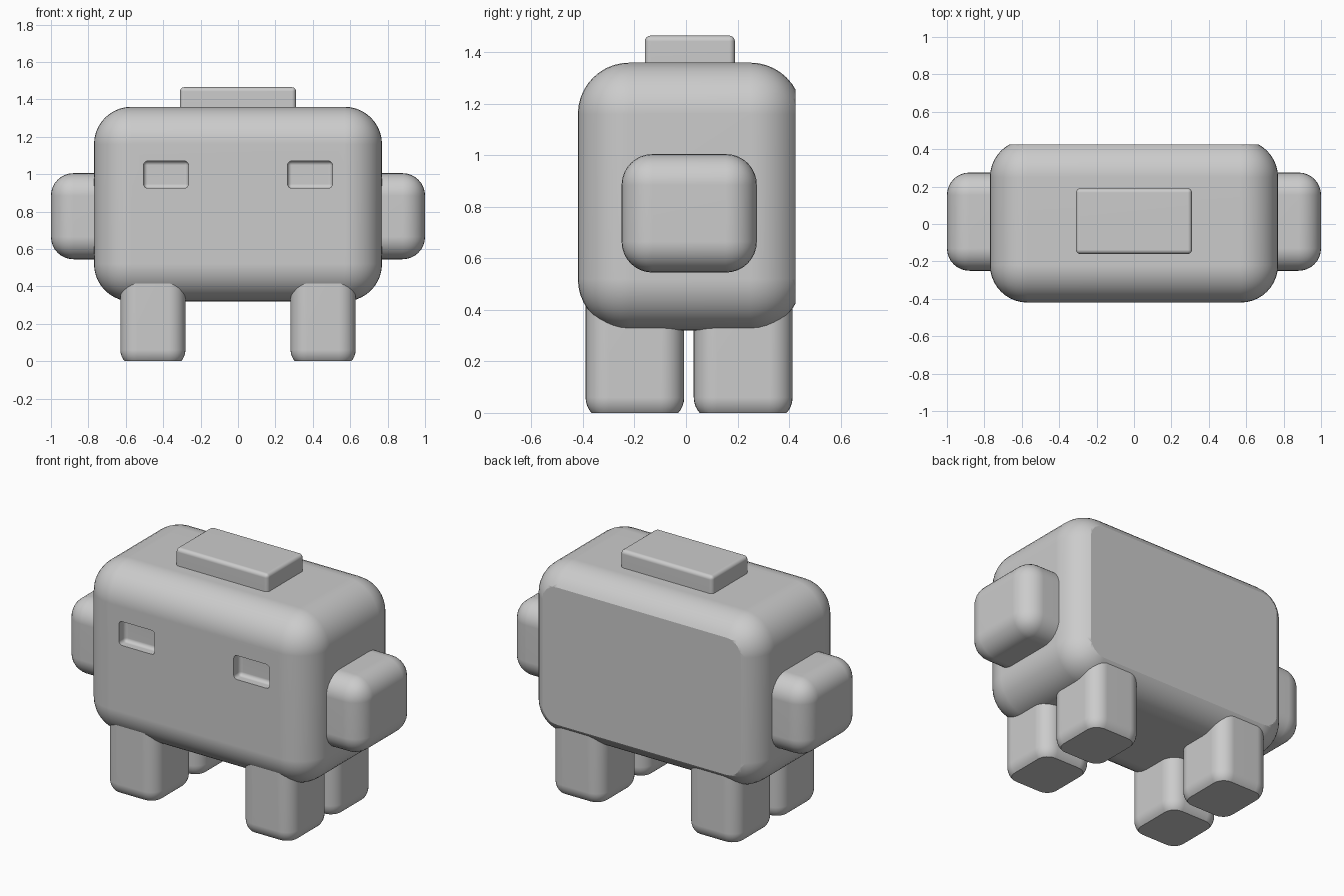
import bpy
import bmesh
import math
from mathutils import Vector

if "Cube" in bpy.data.objects:
    bpy.data.objects.remove(bpy.data.objects["Cube"], do_unlink=True)

GREY = (0.6, 0.6, 0.6, 1.0)
grey = bpy.data.materials.new("plain grey")
grey.use_nodes = True
grey.diffuse_color = GREY
grey.node_tree.nodes["Principled BSDF"].inputs["Base Color"].default_value = GREY


def rounded_box(name, low, high, radius, segments=8, cut=None):
    """Box between two corners with rounded edges; cut is (point, normal) of a flat slice."""
    low, high = Vector(low), Vector(high)
    bm = bmesh.new()
    bmesh.ops.create_cube(bm, size=1)
    for v in bm.verts:
        v.co = (low + high) / 2 + v.co * (high - low)
    bmesh.ops.bevel(bm, geom=bm.edges[:], offset=radius, segments=segments,
                    profile=0.5, affect='EDGES', clamp_overlap=True)
    if cut:
        geom = bm.verts[:] + bm.edges[:] + bm.faces[:]
        sliced = bmesh.ops.bisect_plane(bm, geom=geom, plane_co=cut[0],
                                        plane_no=cut[1], clear_outer=True)
        rim = [e for e in sliced["geom_cut"] if isinstance(e, bmesh.types.BMEdge)]
        bmesh.ops.contextual_create(bm, geom=rim)
    bmesh.ops.recalc_face_normals(bm, faces=bm.faces[:])
    mesh = bpy.data.meshes.new(name)
    bm.to_mesh(mesh)
    bm.free()
    mesh.materials.append(grey)
    obj = bpy.data.objects.new(name, mesh)
    bpy.context.collection.objects.link(obj)
    return obj


def activate(obj):
    bpy.ops.object.select_all(action='DESELECT')
    obj.select_set(True)
    bpy.context.view_layer.objects.active = obj


def smooth(obj):
    activate(obj)
    bpy.ops.object.shade_smooth_by_angle(angle=math.radians(25))
    weighted = obj.modifiers.new("flat sides", 'WEIGHTED_NORMAL')
    weighted.keep_sharp = True


# Body with its back sliced flat
body = rounded_box("body", (-0.77, -0.42, 0.32), (0.77, 0.45, 1.36), 0.2, 10,
                   cut=((0, 0.425, 0), (0, 1, 0)))
parts = [body]

# Eye sockets sunk into the front
for side in (-1, 1):
    x = 0.385 * side
    cutter = rounded_box("eye_cutter", (x - 0.12, -0.5, 0.925),
                         (x + 0.12, -0.36, 1.07), 0.022, 4)
    socket = body.modifiers.new("eye_socket", 'BOOLEAN')
    socket.operation = 'DIFFERENCE'
    socket.solver = 'EXACT'
    socket.object = cutter
    activate(body)
    bpy.ops.object.modifier_apply(modifier=socket.name)
    bpy.data.objects.remove(cutter, do_unlink=True)

# Plate on top
parts.append(rounded_box("top_block", (-0.31, -0.16, 1.3),
                         (0.31, 0.19, 1.465), 0.022, 4))

# Arms and legs
for side, label in ((1, "left"), (-1, "right")):
    x = 0.8 * side
    parts.append(rounded_box(label + "_arm", (x - 0.2, -0.25, 0.545),
                             (x + 0.2, 0.275, 1.005), 0.12))
    x = 0.455 * side
    for end, near, far in (("front", -0.39, -0.007), ("back", 0.03, 0.414)):
        parts.append(rounded_box(label + "_" + end + "_leg", (x - 0.174, near, -0.03),
                                 (x + 0.174, far, 0.58), 0.09,
                                 cut=((0, 0, 0), (0, 0, -1))))

for part in parts:
    smooth(part)
